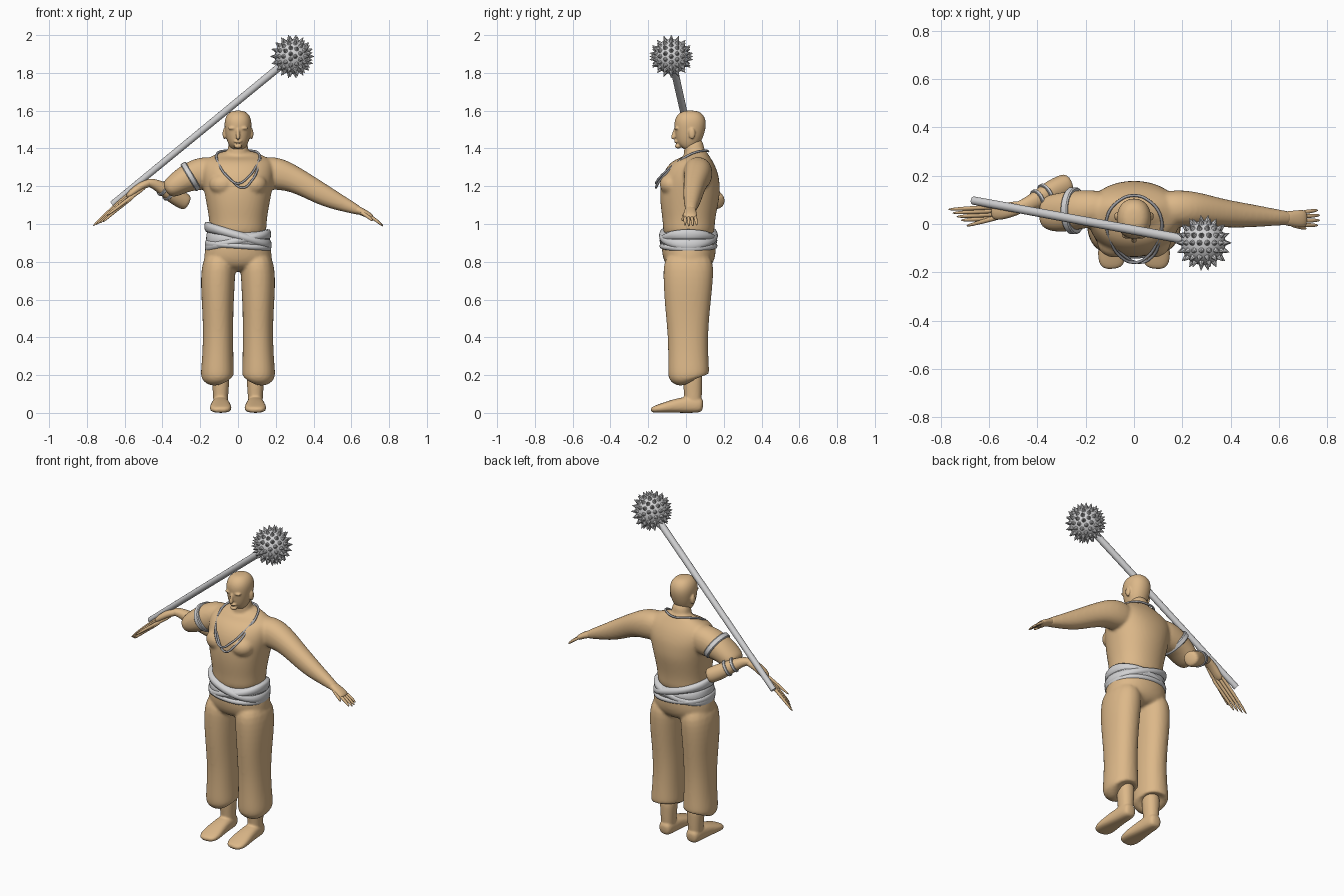
import bpy, bmesh, math
from mathutils import Vector, Matrix

cube = bpy.data.objects.get("Cube")
if cube:
    bpy.data.objects.remove(cube, do_unlink=True)

X, Y, Z = Vector((1, 0, 0)), Vector((0, 1, 0)), Vector((0, 0, 1))


def material(name, colour):
    mat = bpy.data.materials.new(name)
    mat.use_nodes = True
    mat.diffuse_color = (*colour, 1)
    mat.node_tree.nodes["Principled BSDF"].inputs["Base Color"].default_value = (*colour, 1)
    return mat


tan = material("warm tan", (.72, .48, .25))
grey = material("light grey", (.64, .64, .65))
chain_grey = material("chain grey", (.36, .36, .38))


def loft(bm, rings, side=X, mirror=1, sides=16, square=2.2, tilt=0):
    """Skin oval rings (x, y, z, half width along side, half depth) and cap both ends."""
    centres = [Vector((r[0] * mirror, r[1], r[2])) for r in rings]
    loops = []
    for i, (centre, ring) in enumerate(zip(centres, rings)):
        along = (centres[min(i + 1, len(rings) - 1)] - centres[max(i - 1, 0)]).normalized()
        u = (side - along * side.dot(along)).normalized()
        v = along.cross(u)
        loop = []
        for k in range(sides):
            angle = math.tau * k / sides
            c, s = math.cos(angle), math.sin(angle)
            c = math.copysign(abs(c) ** (2 / square), c)
            s = math.copysign(abs(s) ** (2 / square), s)
            point = centre + u * c * ring[3] + v * s * ring[4]
            point.z += tilt * point.x
            loop.append(bm.verts.new(point))
        loops.append(loop)
    for low, high in zip(loops, loops[1:]):
        for k in range(sides):
            n = (k + 1) % sides
            bm.faces.new((low[k], low[n], high[n], high[k]))
    bm.faces.new(loops[0][::-1])
    bm.faces.new(loops[-1])


def ball(bm, centre, size):
    matrix = Matrix.Translation(centre) @ Matrix.Diagonal((*size, 1))
    bmesh.ops.create_uvsphere(bm, u_segments=16, v_segments=10, radius=1, matrix=matrix)


def finish(name, bm, mat, subdivide=0, voxel=0, relax=4):
    """Turn the bmesh into an object, optionally fused into one smooth skin."""
    bmesh.ops.recalc_face_normals(bm, faces=bm.faces)
    mesh = bpy.data.meshes.new(name)
    bm.to_mesh(mesh)
    bm.free()
    mesh.materials.append(mat)
    obj = bpy.data.objects.new(name, mesh)
    bpy.context.collection.objects.link(obj)
    if subdivide:
        mesh.polygons.foreach_set("use_smooth", [True] * len(mesh.polygons))
        mod = obj.modifiers.new("Subdivide", 'SUBSURF')
        mod.levels = mod.render_levels = subdivide
    else:
        bpy.ops.object.select_all(action='DESELECT')
        obj.select_set(True)
        bpy.context.view_layer.objects.active = obj
        bpy.ops.object.shade_smooth_by_angle(angle=math.radians(40))
    if voxel:
        mod = obj.modifiers.new("Fuse", 'REMESH')
        mod.mode, mod.voxel_size, mod.use_smooth_shade = 'VOXEL', voxel, True
        mod = obj.modifiers.new("Relax", 'SMOOTH')
        mod.factor, mod.iterations = .5, relax
    return obj


# Torso, neck, chest muscles and arms, fused into one skin
bm = bmesh.new()
loft(bm, [(0, .015, .91, .155, .14), (0, .015, 1, .152, .138), (0, .015, 1.08, .165, .152),
          (0, .02, 1.16, .18, .163), (0, .025, 1.23, .195, .16), (0, .045, 1.29, .2, .138),
          (0, .055, 1.335, .19, .098), (0, .055, 1.365, .13, .062), (0, .05, 1.39, .07, .052)])
loft(bm, [(0, .045, 1.3, .06, .06), (0, .045, 1.38, .058, .056), (0, .04, 1.46, .05, .05)])
for m in (1, -1):
    ball(bm, (m * .08, -.075, 1.21), (.075, .066, .06))
shoulder = [(.08, .06, 1.275, .075, .08), (.2, .065, 1.27, .08, .092)]
loft(bm, shoulder + [(.28, .058, 1.245, .07, .073), (.36, .045, 1.205, .06, .064),
                     (.46, .035, 1.148, .052, .058), (.55, .03, 1.108, .04, .042),
                     (.62, .025, 1.08, .031, .029), (.66, .022, 1.06, .028, .018)], side=Y)
loft(bm, shoulder + [(.28, .05, 1.24, .085, .072), (.34, .045, 1.2, .08, .06),
                     (.385, .05, 1.175, .06, .045)], side=Y, mirror=-1)
finish("torso_and_arms", bm, tan, subdivide=2, voxel=.009)

# Bent right forearm, with its elbow pointing back
bm = bmesh.new()
loft(bm, [(-.265, .17, 1.11, .042, .042), (-.29, .16, 1.122, .047, .046), (-.34, .135, 1.15, .048, .045),
          (-.4, .1, 1.19, .038, .036), (-.46, .073, 1.222, .026, .024),
          (-.5, .062, 1.215, .026, .018)], side=Y)
finish("right_forearm", bm, tan, subdivide=2)


def finger(bm, base, tip, thick):
    base, tip = Vector(base), Vector(tip)
    middle = base.lerp(tip, .55) + Z * .006
    loft(bm, [(*base, thick, thick), (*middle, thick, thick), (*tip, thick * .6, thick * .6)],
         side=Y, sides=8, square=2)


# Hands: palm, four fingers and a thumb
bm = bmesh.new()
loft(bm, [(.61, .025, 1.083, .028, .026), (.65, .022, 1.068, .033, .02),
          (.69, .022, 1.048, .038, .018), (.715, .022, 1.03, .036, .014)], side=Y, sides=12)
for i in range(4):
    spread = i - 1.5
    finger(bm, (.69, .022 + spread * .017, 1.045),
           (.775 - abs(spread) * .008, .026 + spread * .021, .984 + abs(spread) * .005), .0095)
finger(bm, (.645, 0, 1.065), (.715, -.02, 1.015), .011)
finish("left_hand", bm, tan, subdivide=2)

bm = bmesh.new()
loft(bm, [(-.45, .075, 1.222, .024, .022), (-.5, .062, 1.21, .032, .022),
          (-.55, .05, 1.175, .035, .022), (-.59, .045, 1.14, .03, .015)], side=Y, sides=12)
for i in range(4):
    finger(bm, (-.54, .072 - i * .015, 1.19 - i * .012),
           (-.775 + i * .018, .06 - i * .015, .982 + i * .008), .0105)
finger(bm, (-.48, .05, 1.2), (-.7, -.01, 1.04), .011)
finish("right_hand", bm, tan, subdivide=2)

# Bald head with nose, brow, lips and ears
bm = bmesh.new()
loft(bm, [(0, -.018, 1.4, .03, .034), (0, 0, 1.422, .052, .06), (0, .014, 1.46, .065, .074),
          (0, .02, 1.5, .071, .083), (0, .023, 1.54, .074, .087), (0, .025, 1.576, .064, .074),
          (0, .025, 1.602, .034, .04)])
loft(bm, [(0, -.066, 1.448, .013, .009), (0, -.07, 1.458, .014, .012),
          (0, -.062, 1.485, .008, .01), (0, -.054, 1.51, .008, .01)], sides=8)
ball(bm, (0, -.05, 1.436), (.022, .013, .008))
ball(bm, (0, -.042, 1.412), (.022, .018, .013))
for m in (1, -1):
    ball(bm, (m * .028, -.048, 1.507), (.026, .014, .008))
    ball(bm, (m * .072, .032, 1.478), (.01, .018, .03))
finish("head", bm, tan, subdivide=2, voxel=.005, relax=3)

# Baggy trousers
bm = bmesh.new()
loft(bm, [(0, .015, .96, .155, .14), (0, .015, .88, .175, .148), (0, .016, .81, .188, .142),
          (0, .015, .745, .17, .1)])
for m in (1, -1):
    loft(bm, [(.094, .015, .86, .085, .135), (.108, .012, .72, .095, .136), (.107, .008, .56, .084, .122),
              (.105, .01, .42, .081, .108), (.107, .012, .29, .084, .108), (.109, .014, .215, .09, .112),
              (.109, .014, .18, .088, .108), (.105, .02, .175, .05, .06)], mirror=m)
finish("trousers", bm, tan, subdivide=2, voxel=.009)

# Bare feet and ankles
for m, label in ((1, "left"), (-1, "right")):
    bm = bmesh.new()
    loft(bm, [(.092, .035, .24, .05, .055), (.092, .035, .15, .046, .052),
              (.092, .038, .09, .04, .047), (.092, .035, .03, .04, .045)], mirror=m)
    loft(bm, [(.092, .092, .04, .028, .03), (.092, .07, .042, .042, .042), (.092, .01, .044, .045, .045),
              (.092, -.06, .037, .052, .037), (.092, -.12, .027, .06, .027),
              (.092, -.165, .019, .055, .019), (.09, -.187, .014, .03, .012)],
         mirror=m, square=2.6)
    finish(label + "_foot", bm, tan, subdivide=2, voxel=.006, relax=3)

# Cloth sash wound around the waist
for name, height, half, grow, slope in (("sash_base", .917, .05, 0, 0),
                                        ("sash_upper_wrap", .938, .03, .009, -.28),
                                        ("sash_lower_wrap", .912, .03, .006, .2),
                                        ("sash_hem", .884, .022, .007, -.07)):
    bm = bmesh.new()
    wide, deep = .172 + grow, .15 + grow
    loft(bm, [(0, .013, height + half * f, wide - inset, deep - inset)
              for f, inset in ((-1, .03), (-1, .004), (0, 0), (1, .004), (1, .03))],
         sides=24, tilt=slope)
    finish(name, bm, grey, subdivide=1)


def band(name, centre, axis, wide, deep, width):
    centre, axis = Vector(centre), Vector(axis).normalized()
    bm = bmesh.new()
    loft(bm, [(*(centre + axis * width * f), wide * r, deep * r)
              for f, r in ((-.5, .95), (-.35, 1), (.35, 1), (.5, .95))], side=Y, sides=32, square=2)
    finish(name, bm, grey)


# Arm band and bracelets
band("arm_band", (-.25, .055, 1.252), (-.85, 0, -.5), .097, .083, .032)
for i in range(2):
    band("bracelet_%d" % (i + 1), (-.365 - i * .033, .12 - i * .019, 1.168 + i * .021),
         (-.8, -.45, .5), .05 - i * .005, .048 - i * .005, .015)

# Two loops of neck chain
half_path = [(.07, .09, 1.388), (.112, .025, 1.37), (.1, -.06, 1.315), (.05, -.137, 1.245)]
for name, drop, shift in (("necklace_long", .022, .025), ("necklace_short", 0, 0)):
    path = [(0, .118, 1.385)] + half_path + [(0, -.155, 1.215)]
    path += [(-x, y, z) for x, y, z in reversed(half_path)]
    data = bpy.data.curves.new(name, 'CURVE')
    data.dimensions, data.bevel_depth, data.bevel_resolution = '3D', .006, 2
    spline = data.splines.new('BEZIER')
    spline.bezier_points.add(len(path) - 1)
    spline.use_cyclic_u = True
    for knot, (x, y, z) in zip(spline.bezier_points, path):
        low = max(0, (1.36 - z) / .14)
        knot.co = (x + shift * low, y - .004 * low, z - drop * low)
        knot.handle_left_type = knot.handle_right_type = 'AUTO'
    data.materials.append(chain_grey)
    bpy.context.collection.objects.link(bpy.data.objects.new(name, data))

# Long mace: shaft, ball and rows of spikes
end, hub = Vector((-.665, .097, 1.105)), Vector((.287, -.078, 1.887))
aim = hub - end
bm = bmesh.new()
bmesh.ops.create_cone(bm, cap_ends=True, segments=20, radius1=.017, radius2=.02, depth=aim.length,
                      matrix=Matrix.Translation((end + hub) / 2) @ aim.to_track_quat('Z', 'Y').to_matrix().to_4x4())
finish("mace_shaft", bm, grey)

bm = bmesh.new()
bmesh.ops.create_uvsphere(bm, u_segments=32, v_segments=20, radius=.092, matrix=Matrix.Translation(hub))
finish("mace_ball", bm, grey)

bm = bmesh.new()
for row in range(-4, 5):
    latitude = row * math.pi / 9
    count = round(18 * math.cos(latitude))
    for k in range(count):
        turn = math.tau * (k + row % 2 / 2) / count
        out = Vector((math.cos(turn) * math.cos(latitude), math.sin(latitude),
                      math.sin(turn) * math.cos(latitude)))
        place = Matrix.Translation(hub + out * .101) @ out.to_track_quat('Z', 'Y').to_matrix().to_4x4()
        bmesh.ops.create_cone(bm, cap_ends=True, segments=8, radius1=.014, radius2=.001,
                              depth=.03, matrix=place)
finish("mace_spikes", bm, grey)
